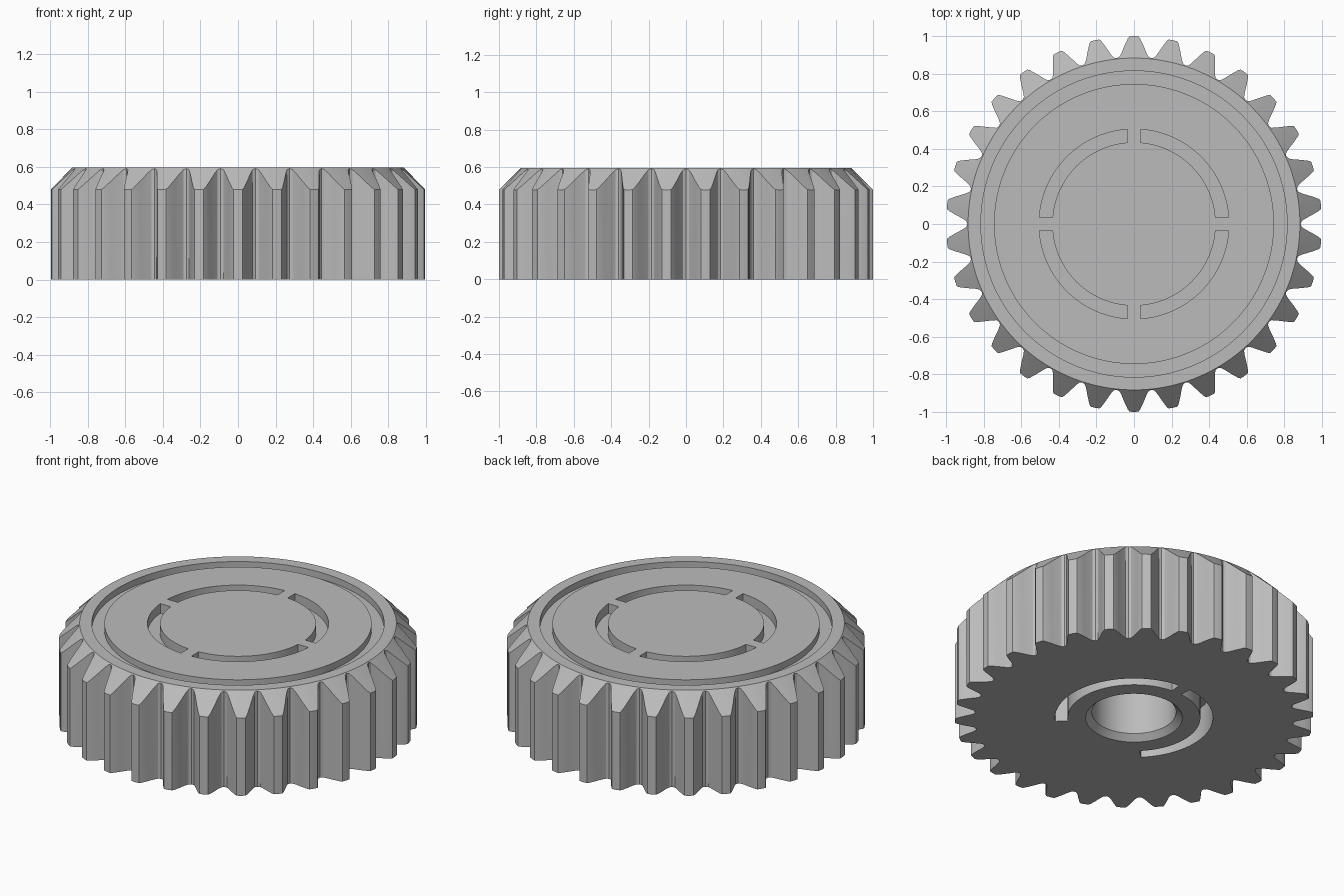
import bpy, bmesh
from math import radians, cos, sin, pi, asin

if "Cube" in bpy.data.objects:
    bpy.data.objects.remove(bpy.data.objects["Cube"], do_unlink=True)

HEIGHT, TEETH, RIM = 0.595, 30, 0.883

grey = bpy.data.materials.new("plain grey")
grey.use_nodes = True
grey.diffuse_color = (0.5, 0.5, 0.5, 1)
grey.node_tree.nodes["Principled BSDF"].inputs["Base Color"].default_value = (0.5, 0.5, 0.5, 1)


def loft(name, rings):
    """Closed solid skinned through rings of equal point count."""
    bm = bmesh.new()
    loops = [[bm.verts.new(p) for p in ring] for ring in rings]
    n = len(loops[0])
    for a, b in zip(loops, loops[1:]):
        for i in range(n):
            j = (i + 1) % n
            bm.faces.new((a[i], a[j], b[j], b[i]))
    bm.faces.new(loops[0][::-1])
    bm.faces.new(loops[-1])
    bmesh.ops.recalc_face_normals(bm, faces=bm.faces)
    mesh = bpy.data.meshes.new(name)
    bm.to_mesh(mesh)
    bm.free()
    mesh.materials.append(grey)
    ob = bpy.data.objects.new(name, mesh)
    bpy.context.collection.objects.link(ob)
    return ob


def circle(angles, r, z):
    return [(r * cos(a), r * sin(a), z) for a in angles]


def arc_cutter(name, r0, r1, z0, z1, start, end, gap=0.0, steps=24):
    """Curved slot; gap pulls each end back by a parallel-sided margin."""
    def edge(r):
        d = asin(gap / r)
        a, b = radians(start) + d, radians(end) - d
        return [(r, a + (b - a) * i / steps) for i in range(steps + 1)]
    outline = edge(r1) + edge(r0)[::-1]
    return loft(name, [[(r * cos(a), r * sin(a), z) for r, a in outline] for z in (z0, z1)])


# Tooth outline: half profile as (degrees from tooth centre, radius)
half = [(0, 1.0), (1.4, 0.999), (1.9, 0.988), (3.0, 0.952), (4.2, 0.912), (5.0, 0.893), (6, 0.887)]
tooth = [(-d, r) for d, r in half[:0:-1]] + half[:-1]
outline = [(pi / 2 + radians(t * 360 / TEETH + d), r) for t in range(TEETH) for d, r in tooth]
angles = [a for a, r in outline]

# Body: toothed wall, bevelled tooth tops, rim, ring groove and disc
rings = [
    [(r * cos(a), r * sin(a), 0) for a, r in outline],
    [(r * cos(a), r * sin(a), HEIGHT - (r - RIM)) for a, r in outline],
    circle(angles, RIM, HEIGHT),
    circle(angles, 0.815, HEIGHT),
    circle(angles, 0.815, HEIGHT - 0.04),
    circle(angles, 0.745, HEIGHT - 0.04),
    circle(angles, 0.745, HEIGHT),
]
gear = loft("gear_body", rings)

# Cutters: four top slots, two underside slots, blind bore with a chamfer
cutters = [arc_cutter("top_slot_cutter", 0.435, 0.505, HEIGHT - 0.06, HEIGHT + 0.1, q, q + 90, 0.035)
           for q in range(0, 360, 90)]
cutters += [arc_cutter("underside_slot_cutter", 0.37, 0.44, -0.1, 0.2, a, b, steps=36)
            for a, b in ((-45, 85), (95, 225))]
around = [2 * pi * i / 64 for i in range(64)]
cutters.append(loft("bore_cutter", [circle(around, r, z) for r, z in
                                    ((0.27, -0.1), (0.27, 0), (0.235, 0.035), (0.235, 0.45))]))

bpy.context.view_layer.objects.active = gear
for c in cutters:
    c.hide_render = True
    mod = gear.modifiers.new("cut", "BOOLEAN")
    mod.operation, mod.solver, mod.object = "DIFFERENCE", "EXACT", c
    bpy.ops.object.modifier_apply(modifier=mod.name)
    bpy.data.objects.remove(c, do_unlink=True)

bpy.ops.object.select_all(action="DESELECT")
gear.select_set(True)
bpy.ops.object.shade_smooth_by_angle(angle=radians(25))
